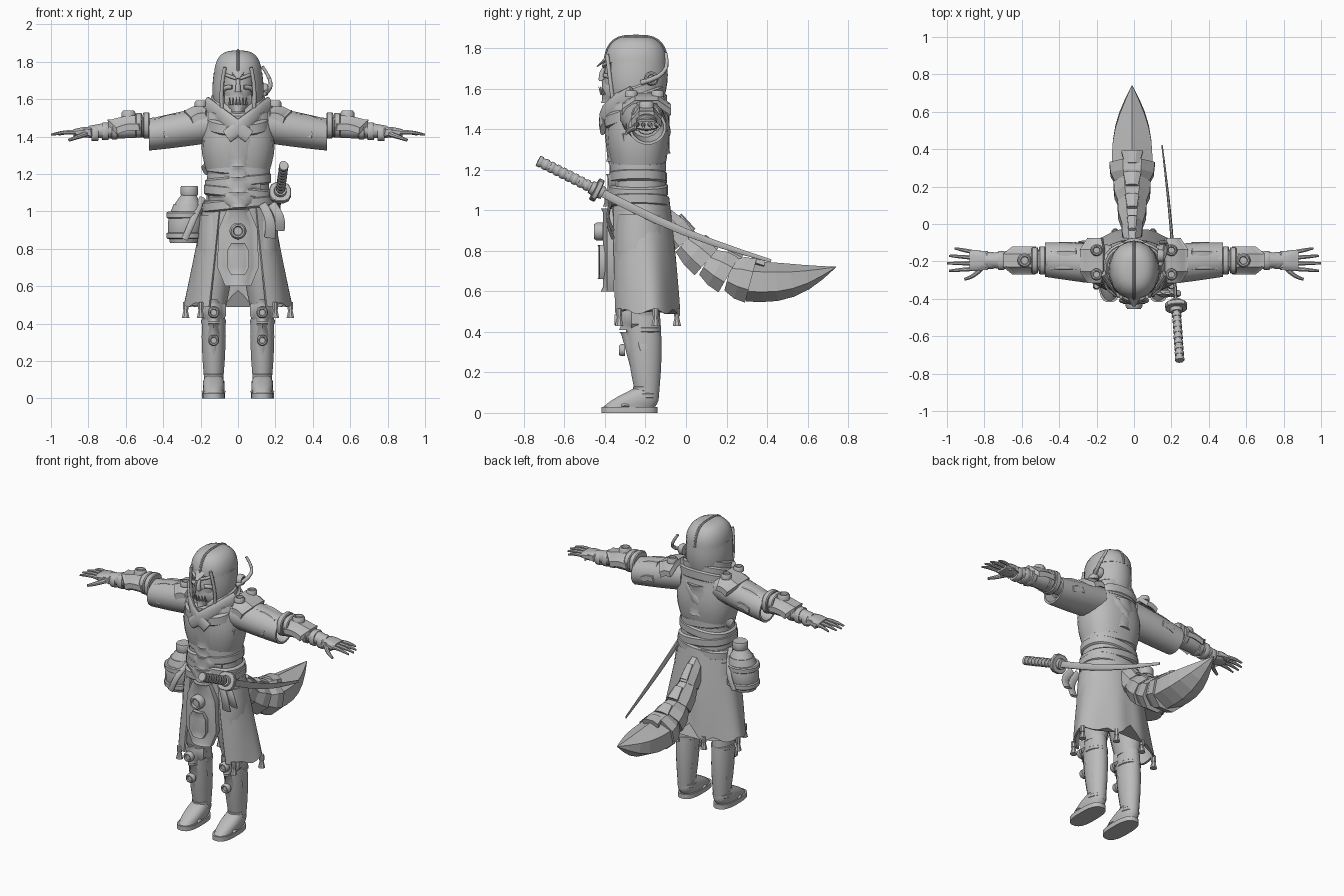
import bpy, bmesh
from math import sin, cos, atan2, radians, pi, copysign
from mathutils import Vector, Matrix

if "Cube" in bpy.data.objects:
    bpy.data.objects.remove(bpy.data.objects["Cube"])

grey = bpy.data.materials.new("plain grey")
grey.use_nodes = True
grey.diffuse_color = (.5, .5, .5, 1)
grey.node_tree.nodes["Principled BSDF"].inputs["Base Color"].default_value = grey.diffuse_color
smooth_parts = []
X, Y, Z = Matrix.Identity(3)
SIDES = {"left": 1, "right": -1}


def mix(start, end, t):
    return start + (end - start) * t


def finish(name, bm, faceted=False):
    bmesh.ops.recalc_face_normals(bm, faces=bm.faces)
    mesh = bpy.data.meshes.new(name)
    bm.to_mesh(mesh)
    bm.free()
    mesh.materials.append(grey)
    part = bpy.data.objects.new(name, mesh)
    bpy.context.collection.objects.link(part)
    if not faceted:
        smooth_parts.append(part)


def oval(sides, power=1):
    """Cross-section; a power below one makes it boxier."""
    angles = [2 * pi * (i + .5) / sides for i in range(sides)]
    return [(copysign(abs(cos(a)) ** power, cos(a)), copysign(abs(sin(a)) ** power, sin(a))) for a in angles]


def open_wall(sides, gap, inner):
    """C-shaped cross-section, open towards the front."""
    angles = [mix(radians(gap) - pi / 2, 3 * pi / 2 - radians(gap), i / sides) for i in range(sides + 1)]
    outer = [(cos(a), sin(a)) for a in angles]
    return outer + [(u * inner, v * inner) for u, v in reversed(outer)]


ROUND, BOXY, FACETED = oval(16), oval(28, .85), oval(8)


def sweep(name, rings, section=ROUND, axis=None, faceted=False, warp=None):
    """Skin rings of (centre, half width, half height) along an axis or their own path."""
    centres = [ring[0] for ring in rings]
    whole = axis or (centres[-1] - centres[0]).normalized()
    up = Z if abs(whole.z) < .8 else Y
    bm, loops = bmesh.new(), []
    for i, (centre, width, height) in enumerate(rings):
        tangent = axis or centres[min(i + 1, len(rings) - 1)] - centres[max(i - 1, 0)]
        u = tangent.cross(up).normalized()
        v = u.cross(tangent).normalized()
        points = [centre + u * (a * width) + v * (b * height) for a, b in section]
        loops.append([bm.verts.new(warp(p) if warp else p) for p in points])
    for low, high in zip(loops, loops[1:]):
        for k in range(len(section)):
            bm.faces.new((low[k - 1], low[k], high[k], high[k - 1]))
    bm.faces.new(loops[0])
    bm.faces.new(loops[-1])
    finish(name, bm, faceted)


def limb(name, start, end, radius, end_radius, belly=0, squash=1, end_squash=None, sag=(0, 0, 0),
         steps=6, hollow=False, **options):
    """Tapered, bellied and optionally sagging rod between two points."""
    start, end, sag, rings = Vector(start), Vector(end), Vector(sag), []
    for t in [i / steps for i in range(steps + 1)]:
        r = mix(radius, end_radius, t) + belly * sin(pi * t)
        rings.append((mix(start, end, t) + sag * sin(pi * t), r, r * mix(squash, end_squash or squash, t)))
    if hollow:
        r = end_radius * .85
        rings += [(end, r, r * squash), (mix(start, end, .7), r * .9, r * squash * .9)]
    sweep(name, rings, **options)


def band(name, centre, axis, radius, width, squash=1, section=ROUND, **options):
    """Short bevelled collar."""
    rings = [(Vector(centre) + axis * width * d, radius * k, radius * k * squash)
             for d, k in ((-1, .93), (-.7, 1), (.7, 1), (1, .93))]
    sweep(name, rings, section, axis, **options)


def stud(name, centre, axis, radius):
    """Round boss with a dished top."""
    rings = [(Vector(centre) + axis * radius * d, radius * k, radius * k)
             for d, k in ((0, 1), (.7, 1), (1, .8), (1, .6), (.7, .5))]
    sweep(name, rings, ROUND, axis)


def plate(name, top, bottom, width, front, taper=1, lean=0, bulge=.05, droop=0, cx=0, rim=.014, to=None):
    """Curved armour plate with cut corners, raised rim and sunken panel."""
    bm, rows, columns = bmesh.new(), [], 8
    for t, cut in ((0, .6), (.25, 1), (.75, 1), (1, .6)):
        half, y = width * cut * mix(1, taper, t), front + lean * t + (droop if cut < 1 else 0)
        across = [2 * c / columns - 1 for c in range(columns + 1)]
        rows.append([bm.verts.new((cx + half * s, y + bulge * s * s, mix(top, bottom, t))) for s in across])
    for a, b in zip(rows, rows[1:]):
        for c in range(columns):
            bm.faces.new((a[c], b[c], b[c + 1], a[c + 1]))
    bm.normal_update()
    bmesh.ops.inset_region(bm, faces=bm.faces[:], use_boundary=True, use_even_offset=True,
                           thickness=rim, depth=-rim / 2)
    extruded = bmesh.ops.extrude_face_region(bm, geom=bm.faces[:], use_keep_orig=True)["geom"]
    bmesh.ops.translate(bm, verts=[g for g in extruded if isinstance(g, bmesh.types.BMVert)], vec=Y * .035)
    if to:
        bmesh.ops.transform(bm, matrix=to, verts=bm.verts)
    finish(name, bm)


# Torso with wraps
limb("waist", (0, -.23, .9), (0, -.235, 1.2), .175, .165, squash=.8, section=BOXY, axis=Z)
limb("chest", (0, -.235, 1.2), (0, -.24, 1.5), .165, .18, belly=.025, squash=.78, section=BOXY, axis=Z)
limb("shoulders", (0, -.24, 1.5), (0, -.23, 1.6), .18, .1, belly=.02, squash=.8, section=BOXY, axis=Z)
for i in range(5):
    tilt = .1 * (-1) ** i
    band(f"waist_wrap_{i}", (0, -.235, 1.04 + i * .06), Z, .19 - .006 * min(i, 3), .03, squash=.8,
         section=BOXY, warp=lambda p, tilt=tilt: p + Z * (p.x * tilt))

# Chest, belly and back armour
plate("chest_plate", top=1.42, bottom=1.24, width=.2, front=-.415, taper=.8, lean=.02, bulge=.1, rim=.018)
plate("upper_belly_plate", top=1.24, bottom=1.17, width=.12, front=-.385)
plate("lower_belly_plate", top=1.18, bottom=1.1, width=.12, front=-.395)
plate("belt_plate", top=1.1, bottom=1.02, width=.17, front=-.41, taper=.8, bulge=.09)
plate("back_plate", top=1.48, bottom=1.28, width=.15, front=.075, taper=.8, to=Matrix.Rotation(pi, 4, 'Z'))

# Scarf, lapels and diagonal strap
for i in range(3):
    band(f"scarf_fold_{i}", (0, -.25, 1.49 + i * .045), Z, .175 - i * .015, .035, squash=.9, section=BOXY,
         warp=lambda p: p + Z * ((p.y + .25) * .35))
for side, s in SIDES.items():
    limb(side + "_lapel", (s * .17, -.26, 1.57), (s * -.06, -.41, 1.4), .018, .014, squash=2.6, sag=Y * -.06)
limb("back_strap", (.17, -.2, 1.56), (-.18, -.22, 1.22), .015, .015, squash=2, sag=Y * .12)

# Hooded head
limb("head", (0, -.285, 1.52), (0, -.27, 1.76), .06, .09, belly=.015, squash=1.6, end_squash=1.3, axis=Z)
limb("hood_side", (0, -.25, 1.52), (0, -.247, 1.74), .12, .13, belly=.012, squash=1.1, end_squash=1.18,
     section=open_wall(26, 38, .88), axis=Z)
dome = [(Vector((0, -.247, 1.73 + .13 * sin(a))), .13 * cos(a) ** .6, .155 * cos(a) ** .6)
        for a in [i * pi / 17 for i in range(9)]]
sweep("hood_dome", dome, oval(16, .9), Z)
sweep("hood_ridge", [(Vector((0, -.247 - .152 * copysign(abs(cos(a)) ** .6, cos(a)), 1.73 + .13 * sin(a))), .008, .008)
                     for a in [i * pi / 16 for i in range(17)]], FACETED)
limb("hood_peak", (0, -.37, 1.765), (0, -.44, 1.71), .05, .008, squash=.3)

# Fanged mask, nose and brows
plate("jaw_mask", top=1.645, bottom=1.53, width=.075, front=-.42, taper=.9, bulge=.06, rim=.012)
limb("nose", (0, -.395, 1.715), (0, -.415, 1.64), .008, .016, sag=Y * -.01)
for i in range(6):
    x = (i - 2.5) * .018
    y = abs(x) * .4 - .42
    limb(f"fang_{i}", (x, y, 1.57), (x, y - .015, 1.61), .007, .001, section=FACETED)
for side, s in SIDES.items():
    limb(side + "_brow", (s * .01, -.405, 1.71), (s * .08, -.36, 1.735), .009, .009, sag=Y * -.015)
    limb(side + "_cheek", (s * .03, -.4, 1.665), (s * .085, -.33, 1.6), .012, .012, sag=(s * .02, 0, .02))
    limb(side + "_hood_rim", (s * .085, -.36, 1.53), (s * .07, -.39, 1.77), .01, .01, sag=X * s * .01)
stud("ear_dish", (.125, -.17, 1.65), X, .035)
limb("ear_hose", (.14, -.22, 1.63), (.13, -.1, 1.775), .013, .008, sag=(.04, .05, -.02))

for side, s in SIDES.items():
    def cap(part, x, z, slope, length, depth, droop):
        """Plate lying on top of the arm."""
        turn = Matrix.Rotation(s * slope, 4, 'Y') @ Matrix.Rotation(-pi / 2, 4, 'X')
        plate(f"{side}_{part}", top=depth, bottom=-depth, width=length, front=0, bulge=.01, droop=droop,
              rim=.012, to=Matrix.Translation((s * x, -.195, z)) @ turn)

    # Sleeve and arm
    limb(side + "_sleeve", (s * .12, -.22, 1.47), (s * .475, -.19, 1.41), .11, .094, squash=.92, belly=.003,
         axis=X, hollow=True)
    limb(side + "_forearm", (s * .4, -.19, 1.455), (s * .8, -.195, 1.425), .055, .036, belly=.01, squash=.9, axis=X)
    for i, x in enumerate((.49, .53, .66, .71, .765)):
        band(f"{side}_arm_band_{i}", (s * x, -.195, 1.46 - .2 * max(0, x - .55)), X, .13 - .11 * x, .018,
             squash=.93, section=oval(16, .8))

    # Arm armour
    cap("shoulder_guard", x=.23, z=1.57, slope=.3, length=.065, depth=.12, droop=.05)
    cap("upper_arm_guard", x=.38, z=1.52, slope=.25, length=.07, depth=.1, droop=.08)
    cap("forearm_guard", x=.6, z=1.515, slope=.15, length=.1, depth=.075, droop=.05)
    cap("hand_guard", x=.825, z=1.455, slope=.15, length=.055, depth=.05, droop=.015)
    for y in (-.14, -.27):
        stud(side + "_shoulder_stud", (s * .2, y, 1.56), Z, .032)
    stud(side + "_forearm_knob", (s * .585, -.195, 1.5), Z, .038)

    # Hand
    limb(side + "_palm", (s * .77, -.195, 1.425), (s * .88, -.195, 1.42), .035, .055, belly=.01, squash=.7,
         end_squash=.35, axis=X, section=oval(12, .7))
    for i in range(4):
        limb(f"{side}_finger_{i}", (s * .86, -.15 - i * .03, 1.422), (s * (1 - .01 * (i - 2) ** 2), -.13 - i * .04, 1.41),
             .012, .006, belly=.002, sag=Z * .006, axis=X, section=FACETED)
    limb(side + "_thumb", (s * .81, -.23, 1.415), (s * .905, -.295, 1.38), .016, .008, sag=Y * -.012, section=FACETED)

    # Leg
    c = s * .13
    limb(side + "_trouser", (s * .115, -.23, .98), (c, -.22, .48), .09, .065, belly=.022, squash=1.25, axis=Z)
    limb(side + "_calf", (c, -.215, .5), (c, -.19, .06), .06, .048, belly=.01, squash=1.45, end_squash=1.15, axis=Z)
    for z, r in ((.085, .058), (.12, .054), (.41, .068)):
        band(side + "_leg_band", (c, -.2, z), Z, r, .012, squash=1.15)
    plate(side + "_knee_guard", top=.53, bottom=.41, width=.065, front=-.33, bulge=.06, cx=c)
    plate(side + "_shin_guard", top=.4, bottom=.14, width=.07, front=-.33, taper=.7, lean=.07, bulge=.08, cx=c)
    stud(side + "_knee_stud", (c, -.32, .46), -Y, .032)
    stud(side + "_shin_stud", (c, -.3, .31), -Y, .03)

    # Boot
    limb(side + "_sole", (c, -.28, 0), (c, -.28, .03), .062, .062, squash=2.25, axis=Z, section=oval(20, .75))
    limb(side + "_foot", (c, -.28, .03), (c, -.2, .12), .055, .046, belly=.008, squash=2.35, end_squash=1.3,
         axis=Z, section=oval(20, .85))
    limb(side + "_foot_strap", (c - .06, -.3, .03), (c + .06, -.3, .03), .02, .02, squash=.4, sag=Z * .04)


# Skirt, open in front, with folds and a split back hem
def folds(p):
    low = max(0, 1 - p.z) * 2
    angle = atan2(p.y + .2, p.x)
    grow = 1 + .035 * low * sin(angle * 7)
    split = max(0, .09 - abs(p.x) * 1.5) if p.y > -.2 and p.z < .55 else 0
    return Vector((p.x * grow, mix(-.2, p.y, grow), p.z + split + .012 * low * sin(angle * 11)))


limb("skirt", (0, -.2, .5), (0, -.232, 1.06), .285, .18, squash=.6, end_squash=.83, axis=Z,
     section=open_wall(44, 32, .95), warp=folds)
plate("front_apron", top=1.01, bottom=.6, width=.1, front=-.42, taper=1.15, bulge=.03, rim=.02)
plate("apron_panel", top=.83, bottom=.66, width=.06, front=-.437, bulge=.01, rim=.012)
stud("apron_boss", (0, -.41, .895), -Y, .045)
for side, s in SIDES.items():
    for x, y in ((.28, -.15), (.2, -.33), (.1, -.045)):
        band(side + "_tassel_knot", (s * x, y, .495), Z, .016, .02, section=FACETED)
        limb(side + "_tassel", (s * x, y, .49), (s * x, y, .43), .008, .022, section=FACETED)
for x, low in ((.17, .86), (.22, .9)):
    limb("sash_end", (x - .04, -.37, 1.04), (x, -.36, low), .022, .03, squash=.3, sag=(.02, -.02, 0))


# Segmented tail ending in a spike
def tail_point(t):
    y = mix(-.12, .32, t)
    return Vector((-.01, y, .65 + 1.4 * (.36 - y) ** 2))


for i in range(4):
    t, after = i / 4, (i + 1) / 4
    here, there = tail_point(t), tail_point(after)
    width, height = mix(.035, .125, after), mix(.065, .115, after)
    limb(f"tail_segment_{i}", here, there, width * .75, width * 1.05, belly=width * .1,
         squash=height / width, steps=2, section=FACETED, faceted=True)
    lift = Vector((0, .6, .75)) * height
    limb(f"tail_ridge_{i}", mix(here, there, .4) + lift, there + lift, width * .35, width * .5,
         squash=.5, steps=2, section=FACETED, faceted=True)
limb("tail_spike", (-.01, .3, .65), (-.01, .74, .72), .125, .002, belly=.04, squash=.8, sag=Z * -.03,
     section=oval(6), faceted=True)

# Sword through the belt
butt, guard, tip = Vector((.245, -.73, 1.245)), Vector((.225, -.44, 1.1)), Vector((.15, .42, .75))
line = (guard - butt).normalized()
limb("sword_grip", butt, guard, .02, .02, squash=1.2)
for i in range(10):
    band(f"grip_wrap_{i}", mix(butt, guard, .03 + i / 10), line, .025, .01, squash=1.15)
band("sword_guard", guard, line, .06, .014, section=oval(12, .8))
band("guard_collar", guard, line, .034, .035)
limb("sword_blade", guard, tip, .01, .004, belly=.002, squash=2.2, sag=(.01, 0, -.03), section=FACETED)

# Flask at the right hip
limb("flask_body", (-.29, -.2, .83), (-.27, -.2, 1.04), .075, .075, belly=.022, axis=Z)
limb("flask_neck", (-.27, -.2, 1.04), (-.262, -.2, 1.1), .07, .034, axis=Z)
band("flask_cap", (-.26, -.2, 1.11), Z, .048, .025)
for z in (.87, .98):
    band("flask_band", (-.284, -.2, z), Z, .1, .018)
for y in (-.3, -.1):
    limb("flask_strap", (-.285, y, .85), (-.19, -.2, 1.07), .018, .018, squash=.5, sag=Vector((0, y + .2, 0)) * .4)

bpy.ops.object.select_all(action='DESELECT')
for part in smooth_parts:
    part.select_set(True)
bpy.context.view_layer.objects.active = smooth_parts[0]
bpy.ops.object.shade_smooth_by_angle(angle=radians(35))
